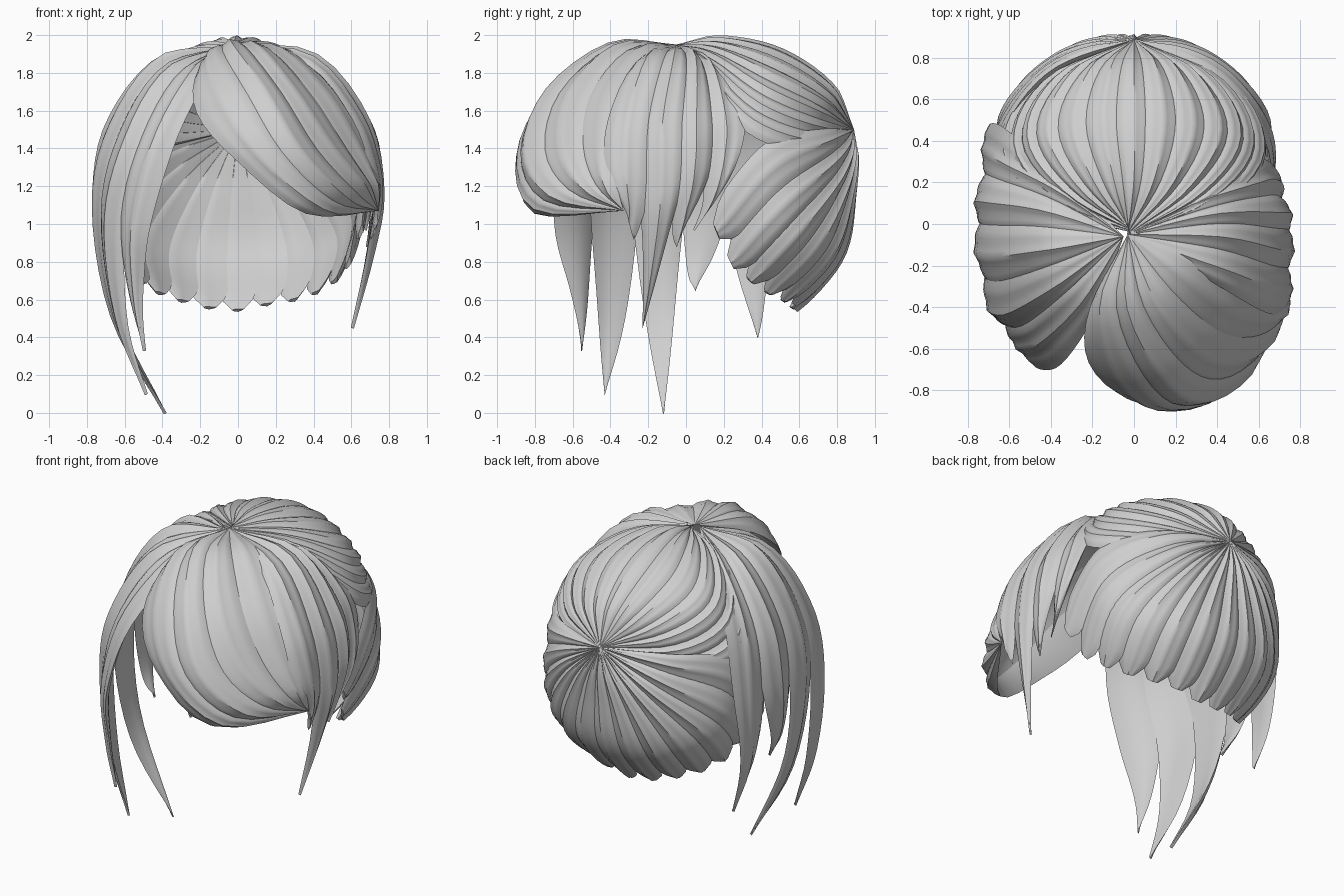
import bpy, bmesh, math, random
from mathutils import Vector

random.seed(4)
if "Cube" in bpy.data.objects:
    bpy.data.objects.remove(bpy.data.objects["Cube"])

hair = bpy.data.materials.new("light grey hair")
hair.use_nodes = True
GREY = (0.62, 0.62, 0.62, 1)
hair.diffuse_color = GREY
hair.node_tree.nodes["Principled BSDF"].inputs["Base Color"].default_value = GREY

CENTRE = Vector((0, 0, 1.1))
PART = (-.03, -.05, 1.95)      # parting on top of the head
PART_R = (-.05, -.06, 1.945)   # parting of the long side
KNOT = (0, .89, 1.5)           # gathering point at the back
SWEEP = (.745, -.33, 1.07)     # tip of the fringe


def spline(points, t):
    """Point on a smooth curve through the points, t from 0 to 1."""
    last = len(points) - 1
    i = max(0, min(int(t * last), last - 1))
    f = t * last - i
    b, c = points[i], points[i + 1]
    a = points[i - 1] if i else b * 2 - c
    d = points[i + 2] if i + 2 <= last else c * 2 - b
    return b + (c - a) * f / 2 + (a * 2 - b * 5 + c * 4 - d) * f * f / 2 \
        + ((b - c) * 3 + d - a) * f ** 3 / 2


def surface(guides, u, v):
    return spline([spline(g, v) for g in guides], u)


def normal(guides, u, v):
    v = min(max(v, .04), .96)
    e = .01
    du = surface(guides, u + e, v) - surface(guides, u - e, v)
    dv = surface(guides, u, v + e) - surface(guides, u, v - e)
    n = du.cross(dv).normalized()
    return n if n.dot(surface(guides, u, v) - CENTRE) > 0 else -n


def width_at(v, end, taper):
    if end == "round":
        return 1 if v < taper else math.sqrt(max(.12, 1 - ((v - taper) / (1 - taper)) ** 2))
    if end == "point":
        return 1 if v < taper else max(.01, 1 - ((v - taper) / (1 - taper)) ** 1.5)
    return 1


def add_lock(bm, guides, mid, half, end, taper, bulge, ridge, reach, rows, cols):
    """One solid lock: a ridged, arched outside and a flat inside."""
    rings = []
    for r in range(rows + 1):
        v = reach * r / rows
        w = width_at(r / rows, end, taper)
        fade = min(1, r / rows * 6)
        if end == "knot":
            fade = min(fade, (1 - r / rows) * 5)
        n = normal(guides, mid, v)
        outer, inner = [], []
        for c in range(cols + 1):
            s = 2 * c / cols - 1
            p = surface(guides, mid + s * half * w, v)
            arch = bulge * (1 - s * s) + ridge * math.cos(s * math.pi * 3) * (1 - abs(s)) + .01 * s
            outer.append(bm.verts.new(p + n * arch * fade * (.3 + .7 * w)))
            if c % 3 == 0 and 0 < c < cols:
                inner.append(bm.verts.new(p - n * .012 * fade * w))
        rings.append(outer + inner[::-1])
    size = len(rings[0])
    for a, b in zip(rings, rings[1:]):
        for k in range(size):
            m = (k + 1) % size
            bm.faces.new((a[k], a[m], b[m], b[k]))
    bm.faces.new(rings[0])
    bm.faces.new(rings[-1][::-1])


def panel(name, guides, count, end, taper=1, bulge=.03, ridge=.006, overlap=1.3,
          on_guides=False, vary=0, rows=20, cols=12):
    """A fan of locks laid side by side across the guide curves."""
    guides = [[Vector(p) for p in g] for g in guides]
    bm = bmesh.new()
    for i in range(count):
        mid = i / (count - 1) if on_guides else (i + .5) / count
        half = overlap / (count - 1 if on_guides else count) / 2
        reach = 1 - random.random() * vary
        add_lock(bm, guides, mid, half, end, taper, bulge, ridge, reach, rows, cols)
    bmesh.ops.remove_doubles(bm, verts=bm.verts, dist=.0002)
    bmesh.ops.recalc_face_normals(bm, faces=bm.faces)
    mesh = bpy.data.meshes.new(name)
    bm.to_mesh(mesh)
    bm.free()
    mesh.materials.append(hair)
    obj = bpy.data.objects.new(name, mesh)
    bpy.context.collection.objects.link(obj)
    bpy.ops.object.select_all(action="DESELECT")
    obj.select_set(True)
    bpy.context.view_layer.objects.active = obj
    bpy.ops.object.shade_smooth_by_angle(angle=math.radians(40))


def mirrored(half):
    """Guides from the left side to the middle, then on to the right side."""
    flip = [[(-x, y, z) for x, y, z in g] for g in half[:-1]]
    return half + flip[::-1]


# Crown, combed from the parting back to the knot
panel("crown", mirrored([
    [PART, (.41, .08, 1.79), (.63, .33, 1.5), (.49, .64, 1.4), KNOT],
    [PART, (.28, .18, 1.89), (.43, .44, 1.76), (.31, .7, 1.63), KNOT],
    [PART, (0, .22, 1.965), (0, .5, 1.9), (0, .75, 1.73), KNOT],
]), 13, "knot", bulge=.028, ridge=.004)

# Nape, fanning down from the knot with rounded ends
panel("nape", mirrored([
    [KNOT, (.4, .73, 1.49), (.63, .43, 1.4), (.68, .12, 1.04)],
    [KNOT, (.35, .8, 1.28), (.59, .56, 1.0), (.53, .28, .7)],
    [KNOT, (.2, .86, 1.2), (.34, .75, .86), (.31, .48, .58)],
    [KNOT, (0, .87, 1.18), (0, .81, .84), (0, .57, .54)],
]), 13, "round", taper=.87, bulge=.03, ridge=.005, vary=.04)

# Left side, short locks and one long pointed one
panel("left_side", [
    [PART, (.38, -.2, 1.85), (.62, -.3, 1.56), (.71, -.32, 1.3), (.73, -.31, 1.1), (.7, -.28, .93)],
    [PART, (.4, -.06, 1.86), (.66, -.12, 1.53), (.73, -.13, 1.17), (.69, -.17, .85), (.6, -.23, .45)],
    [PART, (.4, .04, 1.85), (.65, .05, 1.55), (.72, .04, 1.3), (.71, 0, 1.08), (.68, -.05, .88)],
    [PART, (.36, .11, 1.83), (.57, .19, 1.61), (.65, .2, 1.4), (.69, .16, 1.18), (.67, .04, .97)],
], 4, "point", taper=.6, bulge=.04, ridge=.006, on_guides=True)

# Fringe, swept across the front to the left
panel("fringe", [
    [PART, (-.2, -.4, 1.83), (-.19, -.68, 1.6), (.02, -.85, 1.34), (.38, -.8, 1.06), SWEEP],
    [PART, (-.05, -.4, 1.92), (.1, -.72, 1.69), (.28, -.85, 1.38), (.52, -.72, 1.14), SWEEP],
    [PART, (.12, -.36, 1.91), (.32, -.58, 1.67), (.5, -.62, 1.4), (.66, -.52, 1.2), SWEEP],
    [PART, (.28, -.16, 1.89), (.53, -.29, 1.67), (.66, -.34, 1.43), (.73, -.37, 1.2), SWEEP],
], 4, "knot", bulge=.035, ridge=.005)

# Right side, long locks running to points
panel("right_side", [
    [PART_R, (-.24, -.35, 1.77), (-.42, -.54, 1.43), (-.53, -.58, 1.0), (-.53, -.56, .62), (-.49, -.55, .33)],
    [PART_R, (-.38, -.29, 1.77), (-.58, -.41, 1.4), (-.67, -.4, 1.0), (-.62, -.41, .5), (-.48, -.43, .1)],
    [PART_R, (-.42, -.12, 1.83), (-.66, -.15, 1.46), (-.73, -.13, 1.05), (-.64, -.12, .5), (-.38, -.12, 0)],
    [PART_R, (-.42, .06, 1.83), (-.66, .1, 1.51), (-.73, .1, 1.15), (-.71, .07, .85), (-.63, .05, .65)],
    [PART_R, (-.37, .16, 1.83), (-.6, .29, 1.55), (-.69, .35, 1.15), (-.69, .35, .75), (-.6, .38, .4)],
], 5, "point", taper=.45, bulge=.04, ridge=.008, on_guides=True, rows=24)
